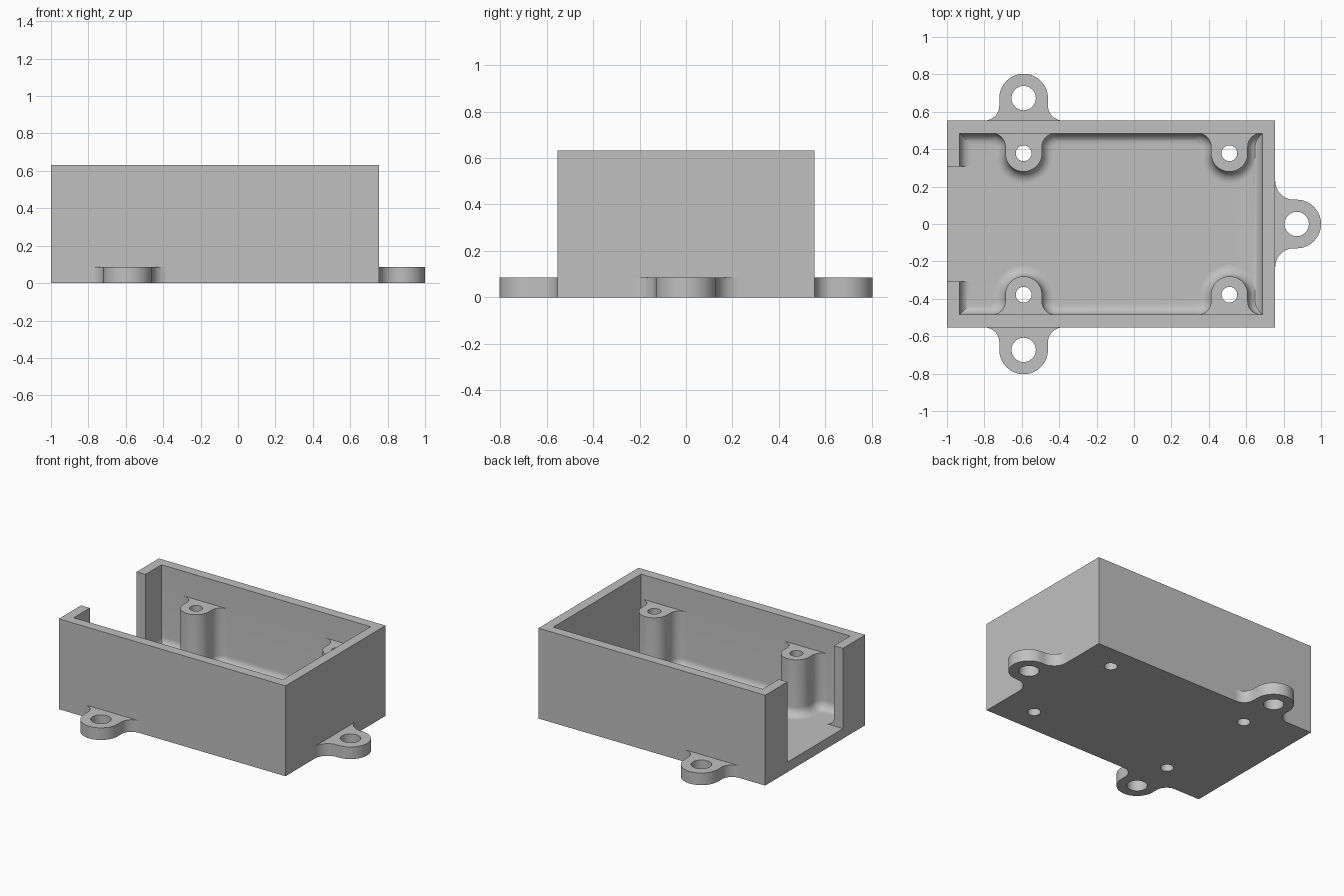
import bpy, bmesh, math
from mathutils import Matrix, Vector

cube = bpy.data.objects.get("Cube")
if cube:
    bpy.data.objects.remove(cube, do_unlink=True)

grey = bpy.data.materials.new("plain grey")
grey.use_nodes = True
colour = (0.53, 0.53, 0.53, 1)
grey.diffuse_color = colour
grey.node_tree.nodes["Principled BSDF"].inputs["Base Color"].default_value = colour

# Main sizes
X0, X1, YW, H = -1.0, 0.755, 0.553, 0.632
WALL, FLOOR, ROUND = 0.068, 0.07, 0.06
STEPS = 10


def loft(name, rings, place=Matrix()):
    """Solid through rings given as (z, outline) from bottom to top."""
    bm = bmesh.new()
    loops = [[bm.verts.new(place @ Vector((x, y, z))) for x, y in pts] for z, pts in rings]
    n = len(loops[0])
    for low, high in zip(loops, loops[1:]):
        for i in range(n):
            j = (i + 1) % n
            bm.faces.new((low[i], low[j], high[j], high[i]))
    bm.faces.new(loops[0][::-1])
    bm.faces.new(loops[-1])
    bmesh.ops.recalc_face_normals(bm, faces=bm.faces)
    mesh = bpy.data.meshes.new(name)
    bm.to_mesh(mesh)
    bm.free()
    mesh.materials.append(grey)
    obj = bpy.data.objects.new(name, mesh)
    bpy.context.collection.objects.link(obj)
    return obj


def rect(x0, x1, y):
    return [(x0, -y), (x1, -y), (x1, y), (x0, y)]


def arc(cx, cy, r, a0, a1, n):
    return [(cx + r * math.cos(math.radians(a0 + (a1 - a0) * i / n)),
             cy + r * math.sin(math.radians(a0 + (a1 - a0) * i / n))) for i in range(n + 1)]


def lug(r, reach, flare, d=0.0, back=0.0):
    """Round-ended lug growing in +y from a wall, flared at its root, grown by d."""
    pts = arc(r + flare, flare, flare - d, 270, 180, STEPS)
    pts += arc(0, reach, r + d, 0, 180, 32)
    pts += arc(-r - flare, flare, flare - d, 0, -90, STEPS)
    if back:
        pts += [(-r - flare, -back), (r + flare, -back)]
    return pts


def cut(target, cutter):
    cutter.hide_render = True
    mod = target.modifiers.new("cut", "BOOLEAN")
    mod.operation, mod.solver, mod.object = "DIFFERENCE", "EXACT", cutter
    bpy.context.view_layer.objects.active = target
    bpy.ops.object.modifier_apply(modifier=mod.name)


def drill(x, y, r, *targets):
    tool = loft("drill", [(-0.1, arc(x, y, r, 0, 352.5, 47)), (H, arc(x, y, r, 0, 352.5, 47))])
    for target in targets:
        cut(target, tool)
    bpy.data.objects.remove(tool, do_unlink=True)


# Rounded floor edge: (height, inset) pairs rising to the straight wall
cove = [(FLOOR + ROUND * (1 - math.cos(t)), ROUND * (1 - math.sin(t)))
        for t in (math.pi / 2 * i / STEPS for i in range(STEPS + 1))]

# Case: box, hollowed with a coved floor, open slot in the -x end
case = loft("case", [(0, rect(X0, X1, YW)), (H, rect(X0, X1, YW))])
inner_y = YW - WALL
levels = cove + [(H + 0.1, 0)]
cavity = loft("cavity", [(z, rect(X0 + WALL + d, X1 - WALL - d, inner_y - d)) for z, d in levels])
slot = loft("slot", [(z, rect(X0 - 0.1, X0 + 0.2, 0.307)) for z in (FLOOR, H + 0.1)])
for tool in (cavity, slot):
    cut(case, tool)
    bpy.data.objects.remove(tool, do_unlink=True)

parts = [case]

# Four screw posts against the long walls, coved at the floor
POST_R, POST_REACH, POST_FLARE, POST_TOP = 0.098, 0.107, 0.072, 0.46
for side, side_name in ((1, "back"), (-1, "front")):
    for x, end_name in ((-0.59, "right"), (0.51, "left")):
        place = Matrix.Translation((x, side * inner_y, 0)) @ Matrix.Rotation(
            math.pi if side > 0 else 0, 4, "Z")
        levels = [(FLOOR - 0.03, ROUND)] + cove + [(POST_TOP, 0)]
        post = loft(f"{side_name}_{end_name}_screw_post",
                    [(z, lug(POST_R, POST_REACH, POST_FLARE, d, 0.03)) for z, d in levels], place)
        drill(x, side * (inner_y - POST_REACH), 0.042, case, post)
        parts.append(post)

# Three outer mounting ears: root position, turn, reach and flare
for name, x, y, turn, reach, flare in (("back_ear", -0.59, YW, 0, 0.12, 0.08),
                                       ("front_ear", -0.59, -YW, 180, 0.12, 0.08),
                                       ("end_ear", X1, 0, -90, 0.115, 0.1)):
    place = Matrix.Translation((x, y, 0)) @ Matrix.Rotation(math.radians(turn), 4, "Z")
    ear = loft(name, [(z, lug(0.13, reach, flare)) for z in (0, 0.085)], place)
    centre = place @ Vector((0, reach, 0))
    drill(centre.x, centre.y, 0.065, ear)
    parts.append(ear)

# Smooth the curves, keep the corners crisp
bpy.ops.object.select_all(action="DESELECT")
for part in parts:
    part.select_set(True)
bpy.context.view_layer.objects.active = case
bpy.ops.object.shade_smooth_by_angle(angle=math.radians(30))
